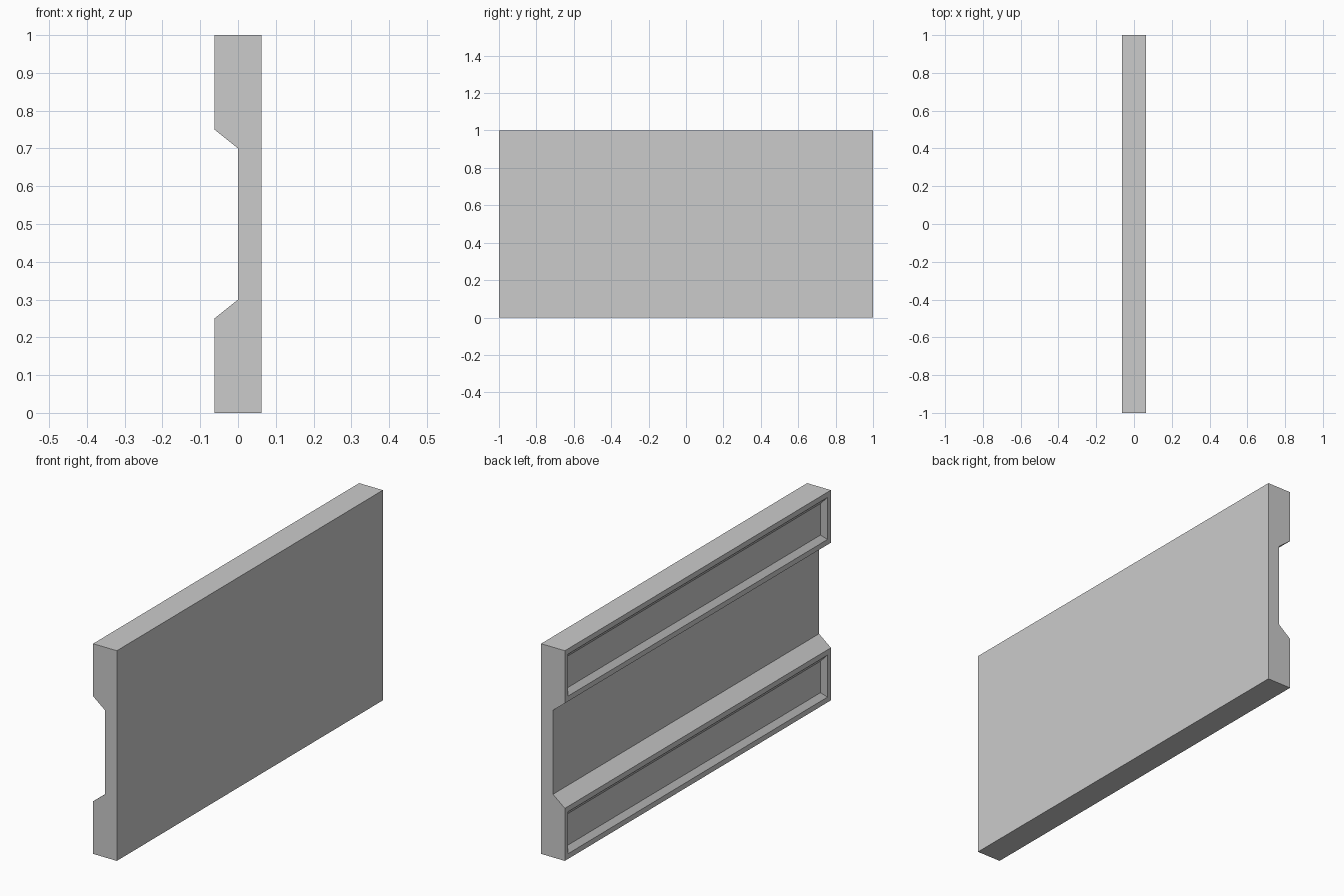
import bpy, bmesh
from mathutils import Vector

if "Cube" in bpy.data.objects:
    bpy.data.objects.remove(bpy.data.objects["Cube"])

T = 0.0625   # half thickness
MARGIN = 0.025
DEPTH = 0.02

# Side profile (x, z) of the wall panel with a central trough on the -x side
profile = [(-T, 0), (T, 0), (T, 1), (-T, 1),
           (-T, 0.75), (0, 0.70), (0, 0.30), (-T, 0.25)]

bm = bmesh.new()
end = bm.faces.new([bm.verts.new((x, -1, z)) for x, z in profile])

# Extrude the profile along y
ext = bmesh.ops.extrude_face_region(bm, geom=[end], use_keep_orig=True)
bmesh.ops.translate(bm, vec=(0, 2, 0),
                    verts=[v for v in ext["geom"] if isinstance(v, bmesh.types.BMVert)])
bmesh.ops.recalc_face_normals(bm, faces=bm.faces)

# Raised bands: narrow rim, then a sunken tray with sloped walls
bands = [f for f in bm.faces if f.normal.x < -0.99
         and f.calc_center_median().x < -T + 0.001]
for f in bands:
    for depth in (0, DEPTH):
        bmesh.ops.inset_individual(bm, faces=[f], thickness=MARGIN,
                                   use_even_offset=True)
        bmesh.ops.translate(bm, verts=list(f.verts), vec=Vector((depth, 0, 0)))

bm.normal_update()
mesh = bpy.data.meshes.new("wall_panel")
bm.to_mesh(mesh)
bm.free()
panel = bpy.data.objects.new("wall_panel", mesh)
bpy.context.collection.objects.link(panel)
